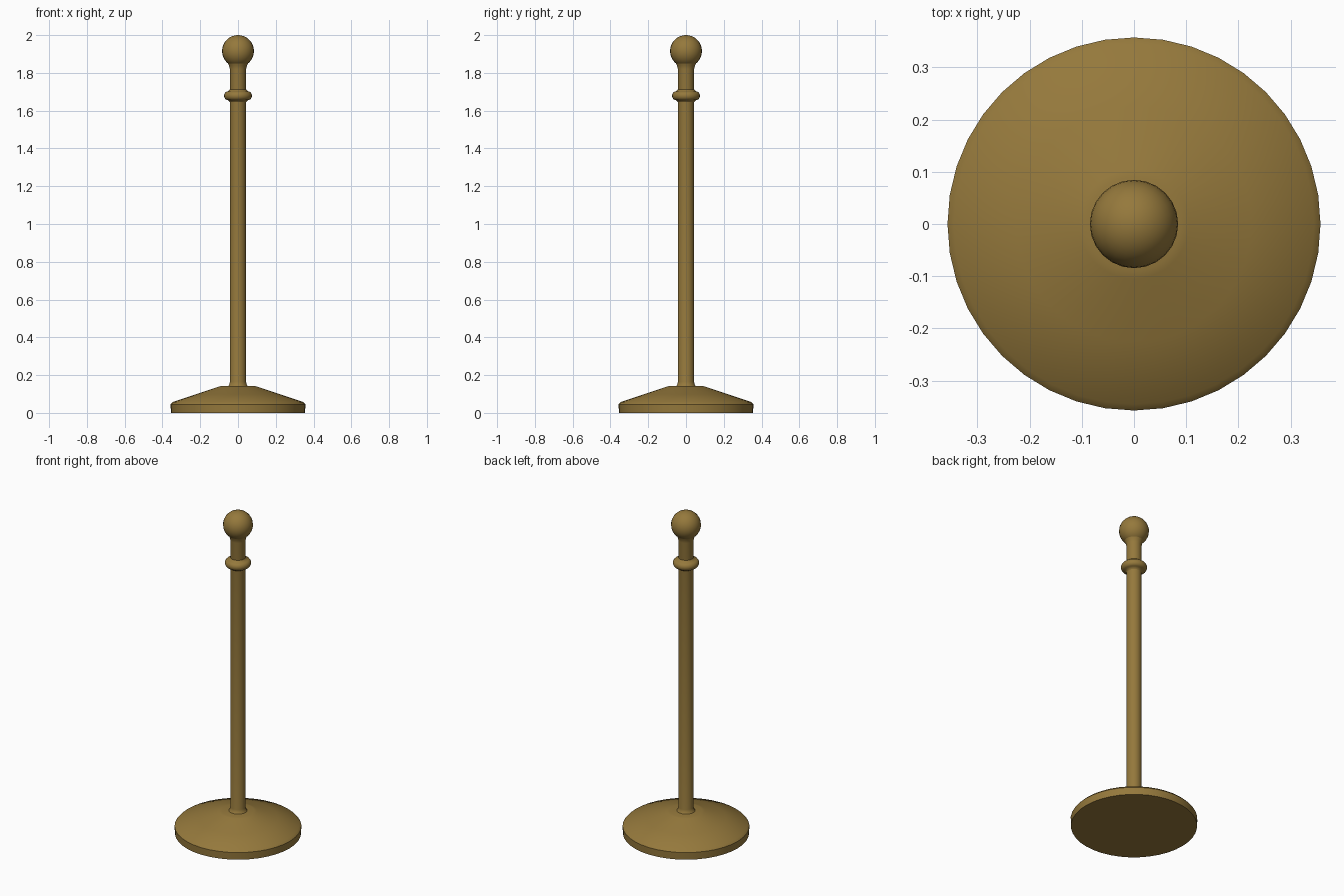
import bpy, bmesh, math

if "Cube" in bpy.data.objects:
    bpy.data.objects.remove(bpy.data.objects["Cube"])

# Shared brass material
brass = bpy.data.materials.new("brass")
brass.diffuse_color = (0.30, 0.19, 0.045, 1)
brass.use_nodes = True
brass.node_tree.nodes["Principled BSDF"].inputs["Base Color"].default_value = brass.diffuse_color


def lathe(name, profile, sides):
    """Revolve (radius, z) points around z; radius 0 makes a pole."""
    bm = bmesh.new()
    rings = []
    for r, z in profile:
        if r < 1e-6:
            rings.append([bm.verts.new((0, 0, z))])
        else:
            rings.append([bm.verts.new((r * math.cos(2 * math.pi * i / sides),
                                        r * math.sin(2 * math.pi * i / sides), z))
                          for i in range(sides)])
    for a, b in zip(rings, rings[1:]):
        for i in range(sides):
            j = (i + 1) % sides
            corners = [a[i % len(a)], a[j % len(a)], b[j % len(b)], b[i % len(b)]]
            bm.faces.new(list(dict.fromkeys(corners)))
    bmesh.ops.recalc_face_normals(bm, faces=bm.faces)
    mesh = bpy.data.meshes.new(name)
    bm.to_mesh(mesh)
    bm.free()
    mesh.materials.append(brass)
    obj = bpy.data.objects.new(name, mesh)
    bpy.context.collection.objects.link(obj)
    bpy.ops.object.select_all(action='DESELECT')
    obj.select_set(True)
    bpy.context.view_layer.objects.active = obj
    bpy.ops.object.shade_smooth_by_angle(angle=math.radians(40))
    return obj


# Weighted base: short rim, sloped top, small flat around the post
lathe("base", [(0, 0), (0.355, 0), (0.357, 0.045), (0.345, 0.058),
               (0.225, 0.098), (0.105, 0.138), (0.09, 0.142), (0, 0.142)], 40)

# Post with a small foot fillet and a flare under the ball
lathe("post", [(0, 0.13), (0.056, 0.138), (0.047, 0.148), (0.043, 0.165),
               (0.043, 1.82), (0.047, 1.838), (0.056, 1.856), (0, 1.87)], 24)

# Rope collar: rounded ring with a narrow lip above and below
lathe("collar", [(0.04, 1.64), (0.045, 1.648), (0.052, 1.655), (0.068, 1.663),
                 (0.075, 1.674), (0.075, 1.682), (0.068, 1.693),
                 (0.052, 1.703), (0.045, 1.71), (0.04, 1.718)][:3]
      + [(0.052 + 0.022 * math.sin(math.pi * t / 8),
          1.679 - 0.024 * math.cos(math.pi * t / 8)) for t in range(1, 8)]
      + [(0.052, 1.703), (0.045, 1.71), (0.04, 1.718)], 24)

# Ball finial
lathe("ball_finial", [(0.0845 * math.sin(math.pi * t / 16),
                       1.9155 - 0.0845 * math.cos(math.pi * t / 16))
                      for t in range(17)], 24)
